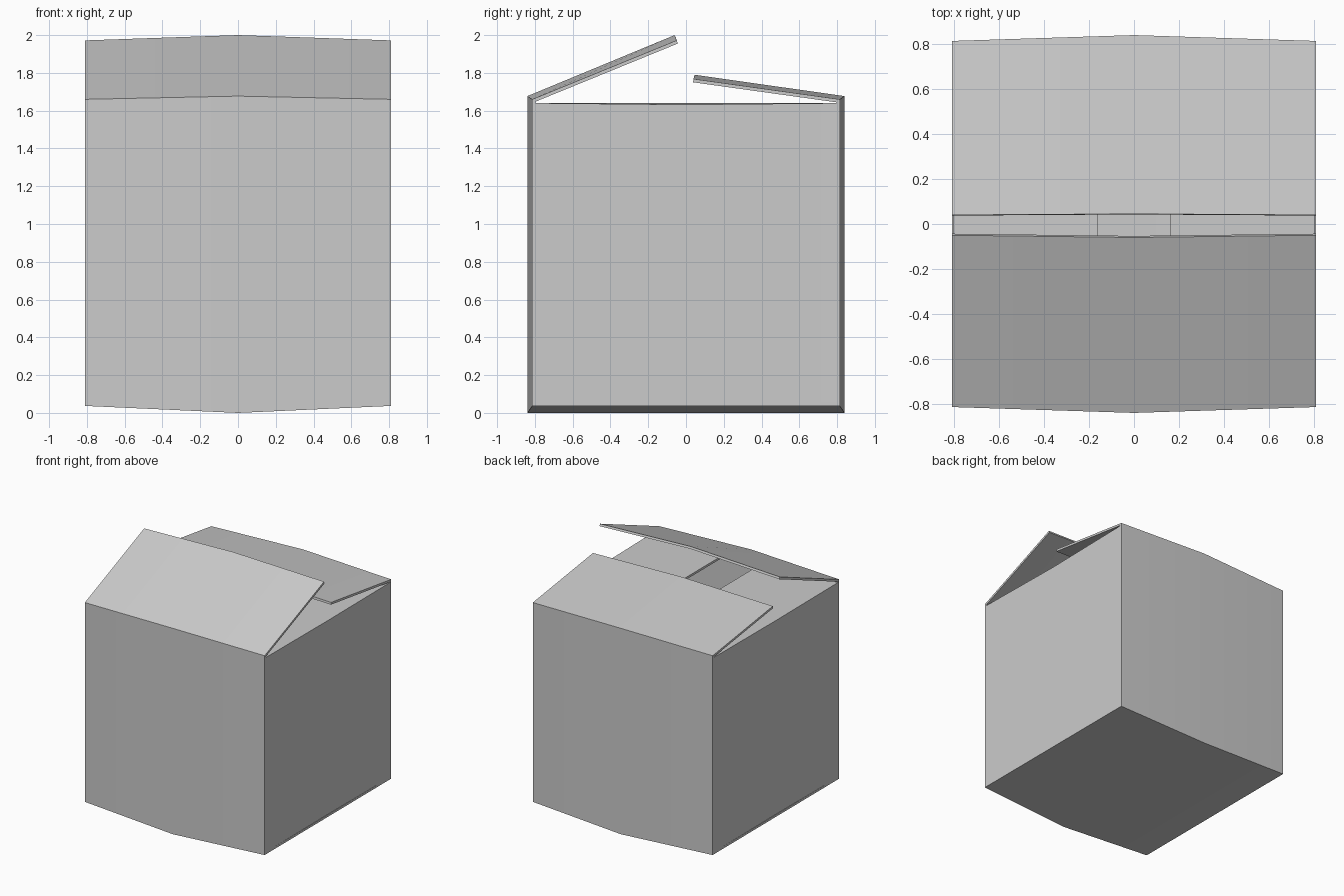
import bpy, bmesh
from mathutils import Vector

if "Cube" in bpy.data.objects:
    bpy.data.objects.remove(bpy.data.objects["Cube"])

THICK = 0.018


def inset(path, t):
    """Offset an open 2D path to its left with mitred corners."""
    pts = [Vector(p) for p in path]
    dirs = [(b - a).normalized() for a, b in zip(pts, pts[1:])]
    norms = [Vector((-d.y, d.x)) for d in dirs]
    out = []
    for i, p in enumerate(pts):
        n0, n1 = norms[max(i - 1, 0)], norms[min(i, len(norms) - 1)]
        out.append(p + (n0 + n1) * (t / (1 + n0.dot(n1))))
    return out


def folded_sheet(name, sections, place):
    """Loft a folded board through (position, path) sections."""
    bm = bmesh.new()
    rings = []
    for pos, path in sections:
        loop = [Vector(p) for p in path] + inset(path, THICK)[::-1]
        rings.append([bm.verts.new(place(pos, p.x, p.y)) for p in loop])
    n = len(rings[0])
    for a, b in zip(rings, rings[1:]):
        for i in range(n):
            j = (i + 1) % n
            bm.faces.new((a[i], a[j], b[j], b[i]))
    for ring in (rings[0], rings[-1]):
        for i in range(n // 2 - 1):
            bm.faces.new((ring[i], ring[i + 1], ring[n - 2 - i], ring[n - 1 - i]))
    bmesh.ops.recalc_face_normals(bm, faces=bm.faces)
    mesh = bpy.data.meshes.new(name)
    bm.to_mesh(mesh)
    bm.free()
    obj = bpy.data.objects.new(name, mesh)
    bpy.context.collection.objects.link(obj)
    bpy.context.view_layer.objects.active = obj
    obj.select_set(True)
    bpy.ops.object.shade_smooth_by_angle(angle=0.5)
    obj.select_set(False)
    return obj


# Front flap, front wall, bottom, back wall and back flap, bowed across x
edge = [(-0.05, 1.972), (-0.814, 1.66), (-0.814, 0.037),
        (0.814, 0.037), (0.814, 1.66), (0.04, 1.768)]
middle = [(-0.06, 2.0), (-0.84, 1.677), (-0.84, 0.0),
          (0.84, 0.0), (0.84, 1.677), (0.045, 1.79)]
folded_sheet("box_wrap", [(-0.81, edge), (0, middle), (0.81, edge)],
             lambda x, y, z: (x, y, z))

# Side walls with their inner top and bottom flaps
side_edge = [(0.16, 0.04), (0.81, 0.04), (0.81, 1.64), (0.16, 1.64)]
side_mid = [(0.16, 0.048), (0.805, 0.048), (0.805, 1.632), (0.16, 1.64)]
for name, s in (("right_side", 1), ("left_side", -1)):
    folded_sheet(name, [(-0.798, side_edge), (0, side_mid), (0.798, side_edge)],
                 lambda y, x, z, s=s: (s * x, y, z))
